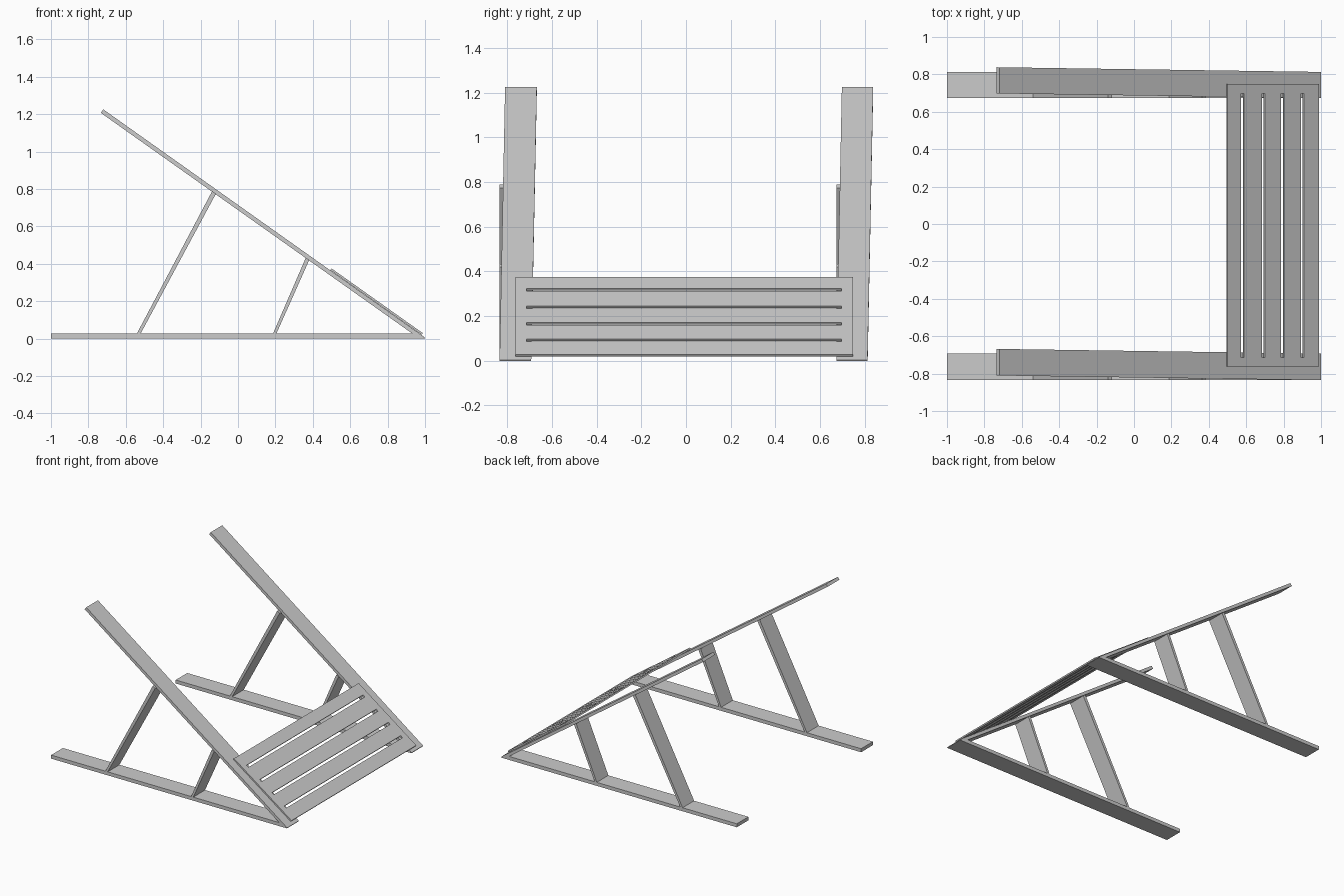
import bpy, bmesh

if "Cube" in bpy.data.objects:
    bpy.data.objects.remove(bpy.data.objects["Cube"])

SLOPE = 0.709


def beam_top(x):
    return 1.225 - (x + 0.72) * SLOPE


def beam_under(x):
    return beam_top(x) - 0.027


def new_object(name, bm):
    bmesh.ops.recalc_face_normals(bm, faces=bm.faces[:])
    mesh = bpy.data.meshes.new(name)
    bm.to_mesh(mesh)
    bm.free()
    ob = bpy.data.objects.new(name, mesh)
    bpy.context.collection.objects.link(ob)
    return ob


def plank(name, profile, y0, y1, skew=0.0):
    """Extrude an x/z profile from y0 to y1, drifting in y towards -x."""
    bm = bmesh.new()
    a, b = ([bm.verts.new((x, y + (1 - x) * skew, z)) for x, z in profile]
            for y in (y0, y1))
    bm.faces.new(a)
    bm.faces.new(b[::-1])
    n = len(profile)
    for i in range(n):
        j = (i + 1) % n
        bm.faces.new((a[i], b[i], b[j], a[j]))
    return new_object(name, bm)


def strut_profile(xb, xt, w):
    return [(xb, 0.026), (xb + w, 0.026),
            (xt + w, beam_under(xt + w) + 0.003), (xt, beam_under(xt) + 0.003)]


for side, y0, y1 in (("left", -0.835, -0.693), ("right", 0.673, 0.813)):
    # ground rail with wedge-cut front end
    plank(side + "_ground_rail",
          [(-1, 0), (1, 0), (1, 0.004), (0.965, 0.027), (-1, 0.027)], y0, y1)
    # inclined beam, slightly skewed
    plank(side + "_inclined_beam",
          [(-0.72, 1.225), (-0.734, 1.207), (0.955, beam_under(0.955)),
           (0.998, beam_top(0.998))], y0, y1, 0.0145)
    # struts between rail and beam
    plank(side + "_long_strut", strut_profile(-0.541, -0.138, 0.02), y0, y1)
    plank(side + "_short_strut", strut_profile(0.187, 0.363, 0.018), y0, y1)

# slotted panel lying on the beams
xs = [0.5]
for c in (0.58, 0.692, 0.795, 0.9):
    xs += [c - 0.008, c + 0.008]
xs.append(0.988)
ys = [-0.763, -0.715, 0.697, 0.748]
bm = bmesh.new()
grid = [[bm.verts.new((x, y, 0.375 - (x - 0.5) * SLOPE)) for y in ys] for x in xs]
for i in range(len(xs) - 1):
    for j in range(3):
        if j == 1 and i % 2 == 1:
            continue
        bm.faces.new((grid[i][j], grid[i + 1][j], grid[i + 1][j + 1], grid[i][j + 1]))
bm.normal_update()
if bm.faces[:][0].normal.z < 0:
    bmesh.ops.reverse_faces(bm, faces=bm.faces[:])
mesh = bpy.data.meshes.new("slotted_panel")
bm.to_mesh(mesh)
bm.free()
panel = bpy.data.objects.new("slotted_panel", mesh)
bpy.context.collection.objects.link(panel)
solid = panel.modifiers.new("thickness", 'SOLIDIFY')
solid.thickness = 0.011
solid.offset = -1
